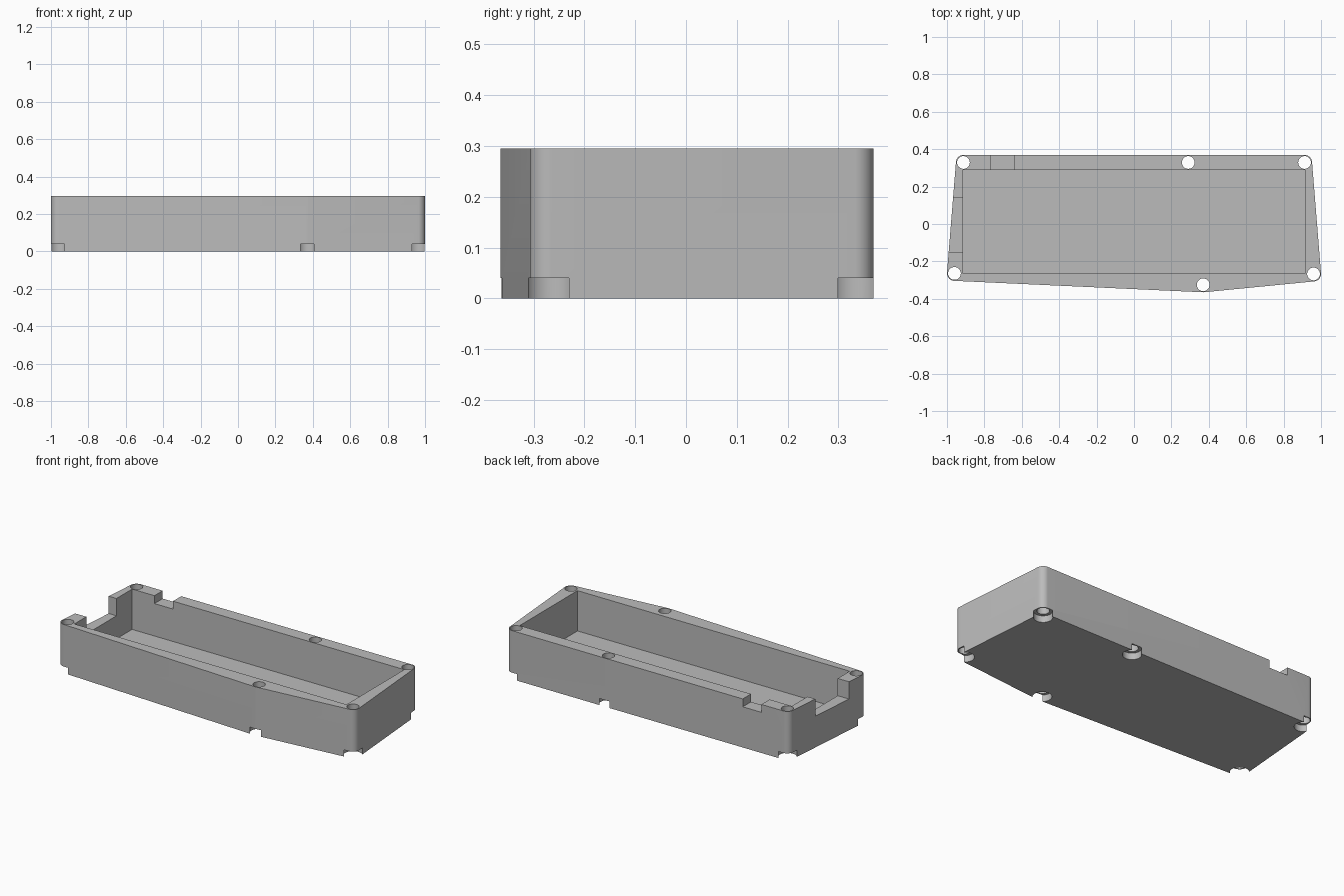
import bpy
import bmesh
from math import cos, sin, tau, radians
from mathutils import Vector
from mathutils.geometry import convex_hull_2d

cube = bpy.data.objects.get("Cube")
if cube:
    bpy.data.objects.remove(cube, do_unlink=True)

HEIGHT, FLOOR = 0.295, 0.05
CORNER_R, HOLE_R, BORE_R, BORE_DEPTH = 0.04, 0.034, 0.052, 0.04
SCREWS = [(-0.912, 0.329), (0.29, 0.329), (0.912, 0.329),
          (0.96, -0.267), (0.37, -0.325), (-0.96, -0.264)]

grey = bpy.data.materials.new("light grey plastic")
grey.use_nodes = True
colour = (0.5, 0.5, 0.5, 1)
grey.diffuse_color = colour
grey.node_tree.nodes["Principled BSDF"].inputs["Base Color"].default_value = colour


def circle(centre, radius, count=48):
    return [Vector((centre[0] + radius * cos(tau * i / count),
                    centre[1] + radius * sin(tau * i / count))) for i in range(count)]


def rectangle(x0, x1, y0, y1):
    return [(x0, y0), (x1, y0), (x1, y1), (x0, y1)]


def prism(name, outlines, z0, z1):
    """Extrude closed outlines between two heights."""
    bm = bmesh.new()
    for outline in outlines:
        face = bm.faces.new([bm.verts.new((p[0], p[1], z0)) for p in outline])
        top = bmesh.ops.extrude_face_region(bm, geom=[face], use_keep_orig=True)["geom"]
        moved = [v for v in top if isinstance(v, bmesh.types.BMVert)]
        bmesh.ops.translate(bm, verts=moved, vec=(0, 0, z1 - z0))
    bmesh.ops.recalc_face_normals(bm, faces=bm.faces)
    mesh = bpy.data.meshes.new(name)
    bm.to_mesh(mesh)
    bm.free()
    obj = bpy.data.objects.new(name, mesh)
    bpy.context.collection.objects.link(obj)
    mesh.materials.append(grey)
    return obj


# Outer body: a taut skin around the rounded screw posts
points = [p for s in SCREWS for p in circle(s, CORNER_R)]
case = prism("case_body", [[points[i] for i in convex_hull_2d(points)]], 0, HEIGHT)

# Cavity, wall notches, through holes and open counterbores
cutters = [
    prism("cavity_cutter", [rectangle(-0.915, 0.915, -0.265, 0.29)], FLOOR, 0.4),
    prism("back_notch_cutter", [rectangle(-0.765, -0.64, 0.25, 0.45)], 0.247, 0.4),
    prism("side_notch_cutter", [rectangle(-1.1, -0.88, -0.15, 0.14)], 0.19, 0.4),
    prism("screw_hole_cutter", [circle(s, HOLE_R) for s in SCREWS], -0.1, 0.4),
    prism("counterbore_cutter", [circle(s, BORE_R) for s in SCREWS], -0.1, BORE_DEPTH),
]
bpy.context.view_layer.objects.active = case
for cutter in cutters:
    cut = case.modifiers.new(cutter.name, "BOOLEAN")
    cut.operation, cut.solver, cut.object = "DIFFERENCE", "EXACT", cutter
    bpy.ops.object.modifier_apply(modifier=cut.name)
    bpy.data.objects.remove(cutter, do_unlink=True)

# Smooth the rounded corners, keep the edges crisp
bpy.ops.object.select_all(action="DESELECT")
case.select_set(True)
bpy.ops.object.shade_smooth_by_angle(angle=radians(30))
